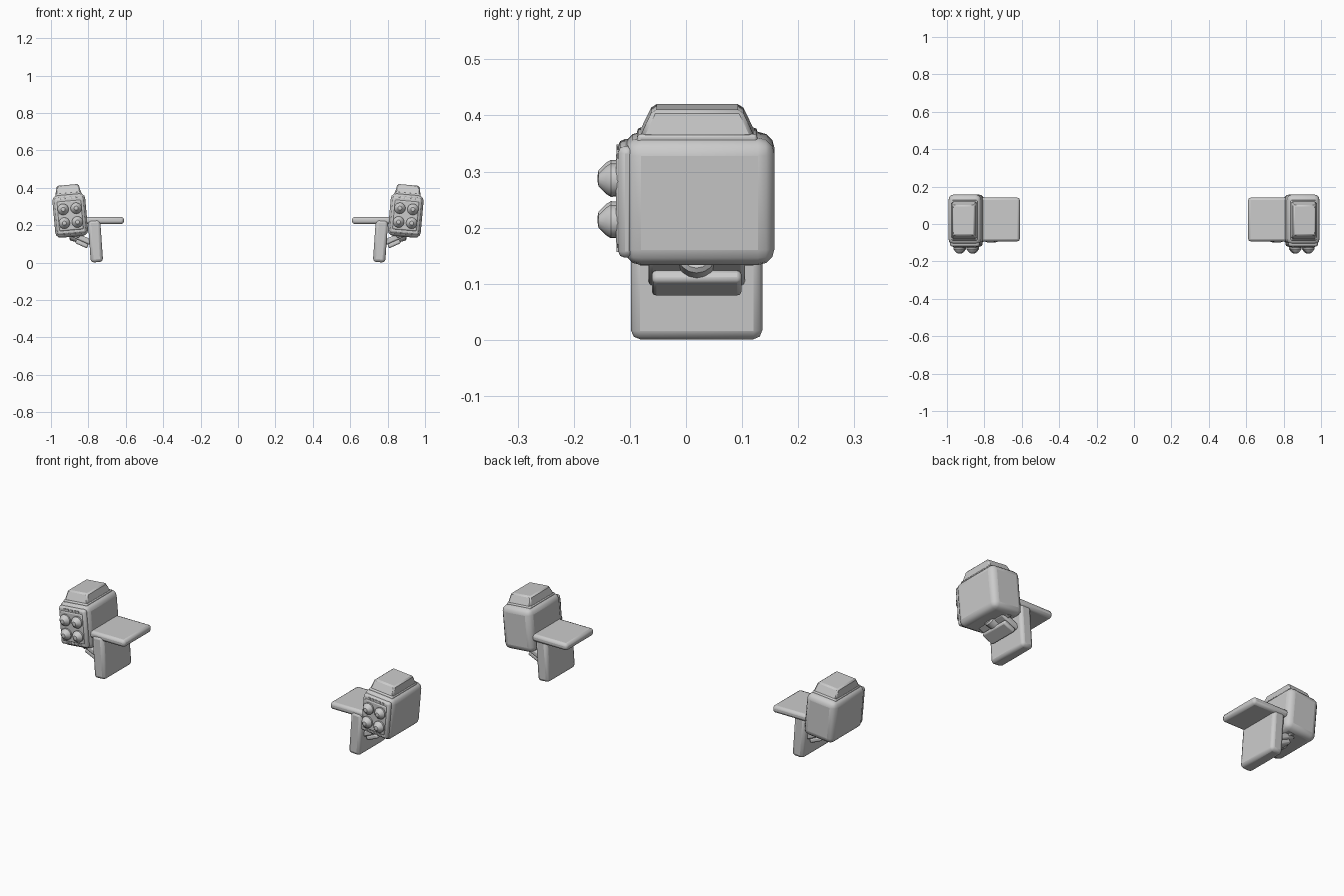
import bpy, bmesh, math
from mathutils import Matrix, Vector

cube = bpy.data.objects.get("Cube")
if cube:
    bpy.data.objects.remove(cube, do_unlink=True)

grey = bpy.data.materials.new("light grey")
grey.use_nodes = True
grey.diffuse_color = (0.6, 0.6, 0.6, 1)
grey.node_tree.nodes["Principled BSDF"].inputs["Base Color"].default_value = (0.6, 0.6, 0.6, 1)

# Leaning frame of the launcher pod
POD = Matrix.Translation((0.897, 0.024, 0.252)) @ Matrix.Rotation(0.09, 4, 'Y')


def finish(name, bm, frame, bevel=0, segments=2):
    """Bake the frame into the mesh, then bevel and mirror it to the other side."""
    bmesh.ops.transform(bm, matrix=frame, verts=bm.verts)
    bmesh.ops.recalc_face_normals(bm, faces=bm.faces)
    mesh = bpy.data.meshes.new(name)
    bm.to_mesh(mesh)
    bm.free()
    mesh.materials.append(grey)
    ob = bpy.data.objects.new(name, mesh)
    bpy.context.collection.objects.link(ob)
    if bevel:
        mod = ob.modifiers.new("Bevel", 'BEVEL')
        mod.width, mod.segments = bevel, segments
        mod.limit_method = 'ANGLE'
    ob.modifiers.new("Mirror", 'MIRROR').use_mirror_merge = False
    bpy.ops.object.select_all(action='DESELECT')
    ob.select_set(True)
    bpy.context.view_layer.objects.active = ob
    bpy.ops.object.shade_smooth_by_angle(angle=math.radians(32))
    return ob


def box(name, size, centre, frame=Matrix(), bevel=0, segments=2, taper=None):
    """Box with an optional (x, y) scale of its top face."""
    bm = bmesh.new()
    bmesh.ops.create_cube(bm, size=1)
    for v in bm.verts:
        if taper and v.co.z > 0:
            v.co.x *= taper[0]
            v.co.y *= taper[1]
        v.co = v.co * Vector(size) + Vector(centre)
    return finish(name, bm, frame, bevel, segments)


def lathe(name, profile, frame, steps=16):
    """Spin (radius, height) points around the local z axis."""
    bm = bmesh.new()
    pts = [bm.verts.new((r, 0, h)) for r, h in profile]
    edges = [bm.edges.new(pair) for pair in zip(pts, pts[1:])]
    bmesh.ops.spin(bm, geom=pts + edges, cent=(0, 0, 0), axis=(0, 0, 1),
                   angle=math.tau, steps=steps, use_merge=True)
    bmesh.ops.remove_doubles(bm, verts=bm.verts, dist=0.0001)
    return finish(name, bm, frame)


# Pod body and its tapered roof
box("pod_body", (0.176, 0.268, 0.228), (0, 0, 0), POD, 0.03, 3)
box("roof_skirt", (0.14, 0.214, 0.03), (0, -0.004, 0.106), POD, 0.006)
box("roof_cap", (0.138, 0.206, 0.05), (0, -0.004, 0.139), POD, 0.007, 1, (0.86, 0.77))

# Front frame with a row of small studs above and below the tubes
box("front_frame", (0.158, 0.03, 0.2), (0, -0.13, 0), POD, 0.012)
box("tube_panel", (0.132, 0.03, 0.16), (0, -0.134, 0), POD, 0.008)
for i in range(5):
    for label, z in (("upper", 0.088), ("lower", -0.088)):
        box(f"{label}_stud_{i + 1}", (0.012, 0.008, 0.008), ((i - 2) * 0.02, -0.144, z), POD)

# Four blunt-nosed missiles
nose = [(0, 0), (0.029, 0), (0.03, 0.016), (0.025, 0.024), (0.011, 0.038), (0, 0.04)]
for col, x in (("inner", -0.035), ("outer", 0.035)):
    for row, z in (("upper", 0.036), ("lower", -0.038)):
        aim = Matrix.Translation((x, -0.142, z)) @ Matrix.Rotation(math.pi / 2, 4, 'X')
        lathe(f"{col}_{row}_missile", nose, POD @ aim)

# Mounting plates
box("shelf_plate", (0.25, 0.234, 0.038), (0.735, 0.024, 0.225), bevel=0.014)
LEAN = Matrix.Translation((0.762, 0.019, 0.115)) @ Matrix.Rotation(0.07, 4, 'Y')
box("hanging_plate", (0.066, 0.234, 0.226), (0, 0, 0), LEAN, 0.016)

# Sloping bracket that joins the hanging plate to the pod underside
ARM = Matrix.Translation((0.835, 0.019, 0.13)) @ Matrix.Rotation(-0.42, 4, 'Y')
box("bracket_upper", (0.11, 0.172, 0.03), (0, 0, 0), ARM, 0.008)
box("bracket_lower", (0.07, 0.16, 0.024), (-0.012, 0, -0.026), ARM, 0.008)
box("bracket_bar", (0.05, 0.208, 0.022), (0.04, 0, 0.006), ARM, 0.003, 1)
pivot = Matrix.Translation((0.83, 0.019, 0.135)) @ Matrix.Rotation(math.pi / 2 - 0.3, 4, 'Y')
lathe("pivot_pin", [(0, 0), (0.035, 0), (0.035, 0.06), (0.028, 0.067), (0, 0.067)], pivot)
